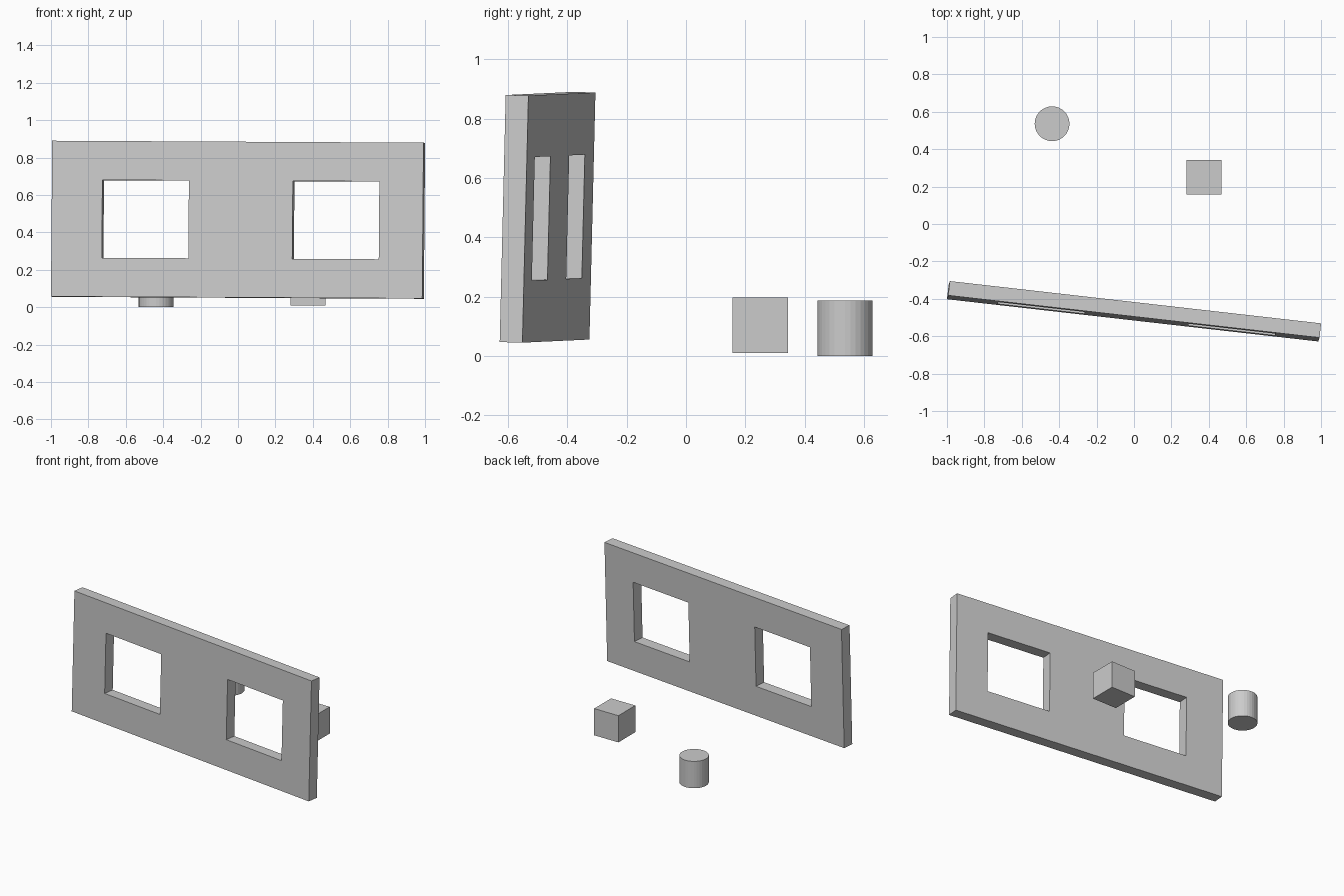
import bpy, bmesh
from mathutils import Vector, Matrix

if "Cube" in bpy.data.objects:
    bpy.data.objects.remove(bpy.data.objects["Cube"])

# Slightly tilted wall frame: corner, and directions along length, depth and height
corner = Vector((-1.0, -0.402, 0.057))
along = Vector((1.985, -0.226, -0.0105))
length = along.length
ax = along.normalized()
up = Vector((0.0, 0.021, 0.832))
az = (up - ax * up.dot(ax)).normalized()
ay = az.cross(ax)
thick, height = 0.077, 0.833


def add_wall():
    """Grid of panels with two window cells left out, extruded to thickness."""
    us = [length * f for f in (0, 0.136, 0.369, 0.649, 0.882, 1)]
    ws = [height * f for f in (0, 0.25, 0.75, 1)]
    windows = {(1, 1), (3, 1)}
    bm = bmesh.new()
    v = [[bm.verts.new((u, 0, w)) for w in ws] for u in us]
    for i in range(len(us) - 1):
        for j in range(len(ws) - 1):
            if (i, j) not in windows:
                bm.faces.new((v[i][j], v[i + 1][j], v[i + 1][j + 1], v[i][j + 1]))
    ext = bmesh.ops.extrude_face_region(bm, geom=bm.faces[:], use_keep_orig=True)
    moved = [g for g in ext["geom"] if isinstance(g, bmesh.types.BMVert)]
    bmesh.ops.translate(bm, verts=moved, vec=(0, thick, 0))
    bmesh.ops.recalc_face_normals(bm, faces=bm.faces[:])
    mesh = bpy.data.meshes.new("window_wall")
    bm.to_mesh(mesh)
    bm.free()
    wall = bpy.data.objects.new("window_wall", mesh)
    bpy.context.collection.objects.link(wall)
    rot = Matrix((ax, ay, az)).transposed().to_4x4()
    wall.matrix_world = Matrix.Translation(corner) @ rot


add_wall()

# Small cube behind the wall
bpy.ops.mesh.primitive_cube_add(size=0.186, location=(0.374, 0.25, 0.103))
bpy.context.object.name = "cube_block"

# Small cylinder behind the wall
bpy.ops.mesh.primitive_cylinder_add(vertices=32, radius=0.093, depth=0.187,
                                    location=(-0.438, 0.536, 0.0935))
bpy.context.object.name = "cylinder_block"
